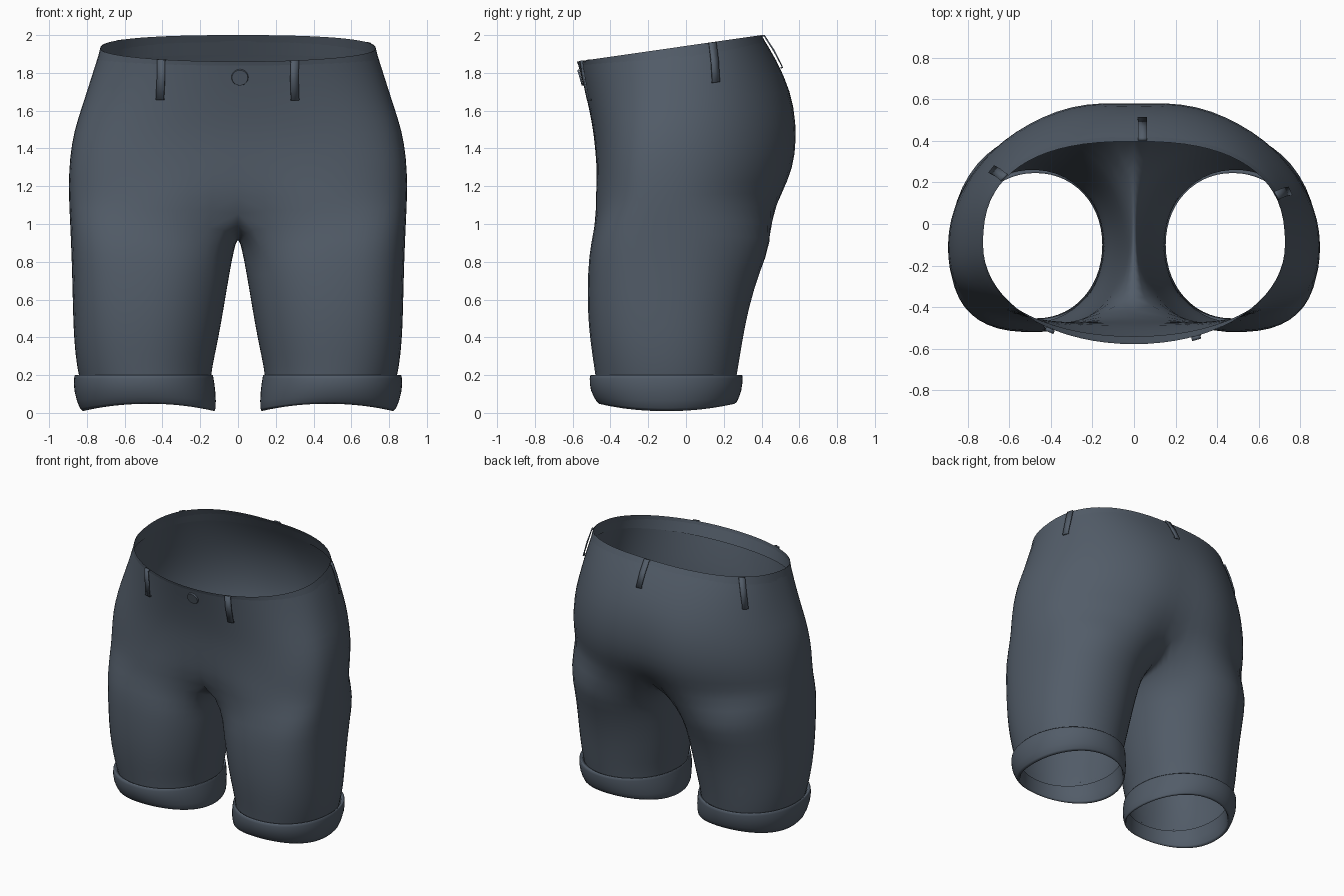
import bpy, bmesh
from math import sin, cos, radians, exp, pi
from mathutils import Vector

cube = bpy.data.objects.get("Cube")
if cube:
    bpy.data.objects.remove(cube)

cloth = bpy.data.materials.new("slate_cloth")
cloth.use_nodes = True
COLOUR = (0.085, 0.108, 0.14, 1)
cloth.diffuse_color = COLOUR
cloth.node_tree.nodes["Principled BSDF"].inputs["Base Color"].default_value = COLOUR

OUTER, INNER = 18, 7      # steps round the outside and points along the inseam
CY = -0.1                 # depth of the widest line

# Hip levels: z front, z back, half width, y front, y back,
# squareness front and back, centre dent front and back
HIPS = [
    (1.86, 2.00, .73, -.578, .40, 2.05, 2.5, 0, 0),
    (1.74, 1.87, .773, -.545, .482, 2.15, 2.3, 0, 0),
    (1.60, 1.70, .823, -.512, .568, 2.35, 2.1, 0, .02),
    (1.47, 1.54, .872, -.488, .612, 2.6, 2, 0, .05),
    (1.33, 1.37, .895, -.480, .615, 2.9, 2, .01, .06),
    (1.20, 1.22, .900, -.485, .580, 3, 2, .06, .09),
    (1.09, 1.11, .897, -.497, .530, 3.1, 2, .16, .18),
]
# Leg levels: z, x inner, x outer, y front, y back, squareness of outer front
LEGS = [
    (.90, .022, .890, -.510, .462, 3),
    (.75, .042, .882, -.524, .395, 2.9),
    (.55, .075, .878, -.527, .335, 2.7),
    (.38, .105, .872, -.512, .303, 2.5),
    (.24, .137, .856, -.490, .280, 2.3),
    (.15, .145, .835, -.478, .265, 2.2),
]
# Cuff levels, from the top lip down, under and up inside
CUFF = [
    (.190, .140, .848, -.482, .272, 2.2),
    (.207, .130, .868, -.508, .302, 2.2),
    (.190, .128, .870, -.514, .304, 2.2),
    (.120, .116, .875, -.513, .300, 2.2),
    (.048, .112, .838, -.470, .270, 2.2),
    (.042, .130, .810, -.455, .250, 2.2),
    (.160, .150, .800, -.458, .248, 2.2),
]


def spow(v, p):
    return abs(v) ** p * (1 if v >= 0 else -1)


def hip_point(level, deg):
    """Point on the hips; level may be fractional, 0 deg is front and 180 is back."""
    k = min(int(level), len(HIPS) - 2)
    f = level - k
    zf, zb, xo, yf, yb, nf, nb, df, db = [a + (b - a) * f
                                          for a, b in zip(HIPS[k], HIPS[k + 1])]
    s, c = sin(radians(deg)), cos(radians(deg))
    n, reach, dent = (nf, CY - yf, df) if c > 0 else (nb, yb - CY, db)
    x = xo * spow(s, 2 / n) if 0 < deg < 180 else 0
    y = CY - reach * spow(c, 2 / n)
    z = zf + (zb - zf) * (y - yf) / (yb - yf)
    y *= 1 - dent * exp(-(x / .19) ** 2)
    return Vector((x, y, z))


def leg_point(level, a):
    """Point on a rounded leg outline; a = 0 is front, pi/2 the outer side."""
    z, xi, xo, yf, yb, nf = level
    s, c = sin(a), cos(a)
    p = 2 / (nf if s > 0 and c > 0 else 2.08)
    reach = CY - yf if c > 0 else yb - CY
    return Vector(((xi + xo) / 2 + (xo - xi) / 2 * spow(s, p), CY - reach * spow(c, p), z))


def bridge(bm, a, b, closed):
    for i in range(len(a) if closed else len(a) - 1):
        j = (i + 1) % len(a)
        bm.faces.new((a[i], a[j], b[j], b[i]))


def finish(bm, name):
    bmesh.ops.recalc_face_normals(bm, faces=bm.faces)
    mesh = bpy.data.meshes.new(name)
    bm.to_mesh(mesh)
    bm.free()
    mesh.materials.append(cloth)
    mesh.shade_smooth()
    ob = bpy.data.objects.new(name, mesh)
    bpy.context.collection.objects.link(ob)
    return ob


def mirror(ob):
    ob.modifiers.new("mirror", "MIRROR").use_clip = True


def subdivide(ob):
    mod = ob.modifiers.new("smooth", "SUBSURF")
    mod.levels = mod.render_levels = 1


def sharpen(ob):
    bpy.context.view_layer.objects.active = ob
    ob.select_set(True)
    bpy.ops.object.shade_smooth_by_angle(angle=radians(35))
    ob.select_set(False)


# Body: half of the hips and one leg, mirrored
bm = bmesh.new()
rings = [[bm.verts.new(hip_point(k, 180 * i / OUTER)) for i in range(OUTER + 1)]
         for k in range(len(HIPS))]
for upper, lower in zip(rings, rings[1:]):
    bridge(bm, upper, lower, False)

# Crotch seam dips from back to front on the centre plane
front, back = rings[-1][0].co, rings[-1][-1].co
seam = []
for i in range(1, INNER + 1):
    t = i / (INNER + 1)
    p = back.lerp(front, t)
    p.z -= .155 * sin(pi * t) ** .8
    seam.append(bm.verts.new(p))
previous = rings[-1] + seam

# Leg tube
angles = [radians(-50 + 280 * i / OUTER) for i in range(OUTER + 1)]
angles += [radians(230 + 80 * i / (INNER + 1)) for i in range(1, INNER + 1)]
for k, level in enumerate(LEGS):
    ring = []
    for a in angles:
        p = leg_point(level, a)
        if k == 0:
            p.z += .05 * sin(a)
        ring.append(bm.verts.new(p))
    bridge(bm, previous, ring, True)
    previous = ring

body = finish(bm, "shorts_body")
mirror(body)
subdivide(body)

# Hem folded down inside the waist
bm = bmesh.new()
hem_rings = []
for level, inset in ((0, 0), (.8, .01)):
    ring = []
    for i in range(2 * OUTER + 1):
        p = hip_point(level, 90 * i / OUTER)
        ring.append(bm.verts.new((p.x * (1 - inset), p.y * (1 - 2 * inset), p.z)))
    hem_rings.append(ring)
bridge(bm, *hem_rings, False)
mirror(finish(bm, "waist_hem"))

# Rolled cuffs, hanging lower at the sides
for side, name in ((1, "left_cuff"), (-1, "right_cuff")):
    bm = bmesh.new()
    previous = None
    for k, level in enumerate(CUFF):
        ring = []
        for i in range(28):
            a = 2 * pi * i / 28
            p = leg_point(level, a)
            p.x *= side
            if k in (4, 5):
                p.z -= .042 * sin(a) ** 2
            ring.append(bm.verts.new(p))
        if previous:
            bridge(bm, previous, ring, True)
        previous = ring
    subdivide(finish(bm, name))


# Belt loops: thin bands standing off the waist
def belt_loop(name, side, top_deg, end_deg, end, lift):
    bm = bmesh.new()
    rows = []
    for t, off in ((0, 0), (0, .9), (.5, 1), (1, .8), (1, 0)):
        level = .03 + (end - .03) * t
        deg = top_deg + (end_deg - top_deg) * t
        p = hip_point(level, deg)
        along = hip_point(level, deg + 1) - hip_point(level, deg - 1)
        along.normalize()
        out = Vector((along.y, -along.x, 0)).normalized()
        row = []
        for w in (-.022, .022):
            q = p + along * w + out * off * lift
            q.x *= side
            row.append(bm.verts.new(q))
        rows.append(row)
    for a, b in zip(rows, rows[1:]):
        bridge(bm, a, b, False)
    ob = finish(bm, name)
    solid = ob.modifiers.new("thickness", "SOLIDIFY")
    solid.thickness = .008
    solid.offset = 0
    sharpen(ob)


belt_loop("front_right_loop", -1, 32.7, 27.8, 1.6, .018)
belt_loop("front_left_loop", 1, 23.3, 19.1, 1.6, .018)
belt_loop("side_right_loop", -1, 125, 123, 1.45, .01)
belt_loop("side_left_loop", 1, 113, 112, 1.45, .01)
belt_loop("back_loop", 1, 178.4, 178, 1.25, .014)

# Waist button
bm = bmesh.new()
bmesh.ops.create_cone(bm, cap_ends=True, segments=20, radius1=.045, radius2=.042, depth=.01)
button = finish(bm, "button")
button.location = (.01, -.559, 1.775)
button.rotation_euler = (radians(106), 0, 0)
sharpen(button)
